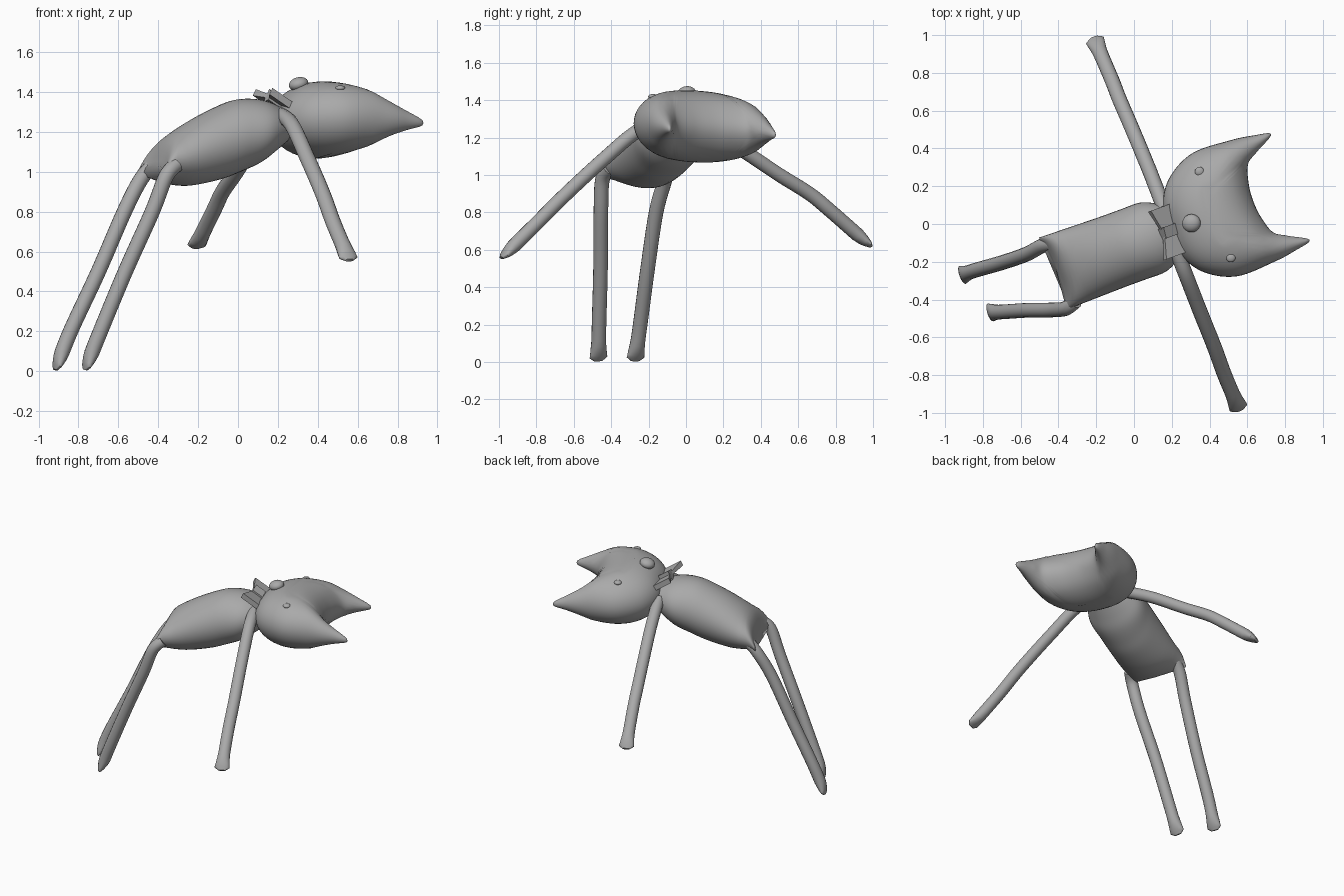
import bpy, bmesh, math
from mathutils import Vector, Matrix

if "Cube" in bpy.data.objects:
    bpy.data.objects.remove(bpy.data.objects["Cube"])

ANG = math.radians(20)
U = Vector((math.cos(ANG), math.sin(ANG), 0))      # along the figure, towards the ears
W = Vector((-math.sin(ANG), math.cos(ANG), 0))     # across the figure
GREY = bpy.data.materials.new("dark_grey")
GREY.diffuse_color = (.4, .4, .4, 1)
GREY.use_nodes = True
GREY.node_tree.nodes["Principled BSDF"].inputs["Base Color"].default_value = GREY.diffuse_color


def world(s, t, z):
    return U * s + W * (t - 0.1) + Vector((0, 0, z))


def spline(pts, n, closed=False):
    """Catmull-Rom through tuples of any length."""
    m, out = len(pts), []
    get = (lambda i: pts[i % m]) if closed else (lambda i: pts[min(max(i, 0), m - 1)])
    for i in range(m if closed else m - 1):
        a, b, c, d = (get(i + k) for k in (-1, 0, 1, 2))
        for j in range(n):
            f = j / n
            out.append(tuple(0.5 * (2 * q + (r - p) * f + (2 * p - 5 * q + 4 * r - v) * f * f
                                    + (3 * q - p - 3 * r + v) * f ** 3)
                             for p, q, r, v in zip(a, b, c, d)))
    if not closed:
        out.append(pts[-1])
    return out


def finish(name, bm, angle=50):
    bmesh.ops.recalc_face_normals(bm, faces=bm.faces[:])
    mesh = bpy.data.meshes.new(name)
    bm.to_mesh(mesh)
    bm.free()
    mesh.materials.append(GREY)
    ob = bpy.data.objects.new(name, mesh)
    bpy.context.collection.objects.link(ob)
    bpy.ops.object.select_all(action='DESELECT')
    ob.select_set(True)
    bpy.context.view_layer.objects.active = ob
    bpy.ops.object.shade_smooth_by_angle(angle=math.radians(angle))
    return ob


def loft(name, rings, angle=50):
    bm = bmesh.new()
    vs = [[bm.verts.new(p) for p in ring] for ring in rings]
    n = len(rings[0])
    for a, b in zip(vs, vs[1:]):
        for i in range(n):
            bm.faces.new((a[i], a[(i + 1) % n], b[(i + 1) % n], b[i]))
    bm.faces.new(vs[0])
    bm.faces.new(vs[-1])
    return finish(name, bm, angle)


def circle(n):
    return [(math.cos(2 * math.pi * i / n), math.sin(2 * math.pi * i / n)) for i in range(n)]


# Head: eared outline inflated like a stuffed cushion
half = [(.182, .15), (.265, .27), (.42, .347), (.63, .342), (.75, .325), (.845, .298),
        (.74, .235), (.675, .19), (.643, .09)]
outline = [(.165, 0)] + half + [(.635, 0)] + [(s, -t) for s, t in reversed(half)]
fine = spline(outline, 40, True)
seg = [(a[0], a[1], math.dist(a, b)) for a, b in zip(fine, fine[1:] + fine[:1])]


def pull(s, t):
    return sum(l / max((s - a) ** 2 + (t - b) ** 2, 1e-7) for a, b, l in seg)


BASE = pull(.4, 0)


def puff(s, t):
    taper = 1 - .6 * min(max((s - .58) / .26, 0), 1) ** 1.2
    return taper * min(.192 * math.sqrt(BASE / pull(s, t)), .195)


def middle(s, t):
    return 1.26 - .03 * (max(s - .5, 0) / .34) ** 2 - .05 * t


rim = fine[::5]
STEPS = 10
lower, upper = [], []
for k in range(STEPS):
    r = math.sin(k / STEPS * math.pi / 2)
    low, up = [], []
    for s, t in rim:
        qs, qt = .4 + .08 * (s - .4), .45 * t
        a, b = qs + (s - qs) * r, qt + (t - qt) * r
        m, h = middle(a, b), puff(a, b)
        low.append(world(a, b, m - h))
        up.append(world(a, b, m + h))
    lower.append(low)
    upper.append(up)
edge = [world(s, t, middle(s, t)) for s, t in rim]
loft("head", lower + [edge] + upper[::-1], 80)

# Body: elliptical sections (position, centre height, half width, half height)
sections = [(-.468, 1.0, .205, .035), (-.42, 1.05, .203, .11), (-.30, 1.09, .2, .16),
            (-.14, 1.145, .197, .185), (-.036, 1.18, .197, .183), (.07, 1.203, .195, .16),
            (.15, 1.22, .16, .12), (.24, 1.23, .1, .06)]
loft("body", [[world(s - (.03 * abs(c) ** 3 if s < -.4 else 0), c * w, z + d * h)
               for c, d in circle(40)] for s, z, w, h in spline(sections, 5)], 80)


# Limbs: swept tubes with a flattened, slightly flared end
def limb(name, path, wide):
    pts = [Vector(p) for p in spline(path, 6)]
    rings, last = [], len(pts) - 1
    left = sum((b - a).length for a, b in zip(pts, pts[1:]))
    for i, p in enumerate(pts):
        if i:
            left -= (p - pts[i - 1]).length
        d = (pts[min(i + 1, last)] - pts[max(i - 1, 0)]).normalized()
        a = (wide - d * wide.dot(d)).normalized()
        b = d.cross(a)
        f = max(0, 1 - left / .09)
        ra, rb = .039 + .011 * f, .038 - .02 * f * f
        rings.append([p + a * c * ra + b * e * rb for c, e in circle(16)])
    tip = pts[-1] + (pts[-1] - pts[-2]).normalized() * .02
    rings.append([tip + (q - pts[-1]) * .5 for q in rings[-1]])
    loft(name, rings)


limb("left_leg", [(-.42, -.10, 1.035), (-.485, -.115, .965), (-.57, -.16, .8), (-.7, -.205, .5),
                  (-.84, -.245, .2), (-.908, -.27, .025)], W)
limb("right_leg", [(-.31, -.41, 1.035), (-.362, -.447, .975), (-.43, -.455, .8),
                   (-.565, -.457, .5), (-.69, -.465, .2), (-.76, -.468, .025)], W)
limb("left_arm", [(.16, .08, 1.25), (.083, .28, 1.145), (-.008, .5, 1.0), (-.077, .66, .9),
                  (-.12, .77, .81), (-.207, .972, .632)], U)
limb("right_arm", [(.2, -.08, 1.29), (.267, -.25, 1.24), (.345, -.45, 1.075), (.425, -.65, .89),
                   (.48, -.8, .74), (.553, -.972, .57)], U)


# Bow: two flaring wedges and a knot
def bow_height(s):
    return 1.385 - .65 * (s - .12)


def wedge(name, t0, t1, in0, in1, out0, out1, thick):
    rings = []
    for t, a, b, k in ((t0, in0, in1, .6), (t1, out0, out1, 1)):
        h = thick * k
        rings.append([world(s + .5 * e, t, bow_height(s) + e)
                      for s, e in ((a, -h), (b, -h), (b, h), (a, h))])
    loft(name, rings, 30)


wedge("left_bow_loop", .02, .135, .125, .185, .1, .225, .016)
wedge("right_bow_loop", -.02, -.135, .125, .185, .09, .235, .016)
wedge("bow_knot", -.03, .03, .125, .19, .125, .19, .033)


# Face: nose and eyes
def bead(name, s, t, z, size, tilt=0):
    bm = bmesh.new()
    bmesh.ops.create_uvsphere(bm, u_segments=24, v_segments=14, radius=1)
    bm.transform(Matrix.Translation(world(s, t, z)) @ Matrix.Rotation(ANG, 4, 'Z')
                 @ Matrix.Rotation(tilt, 4, 'Y') @ Matrix.Diagonal((*size, 1)))
    finish(name, bm)


bead("nose", .287, 0, 1.44, (.05, .048, .034), -.25)
for side, name in ((1, "left_eye"), (-1, "right_eye")):
    t = side * .242
    z = middle(.421, t) + puff(.421, t)
    bead(name, .421, t, z - .004, (.025, .025, .014))
